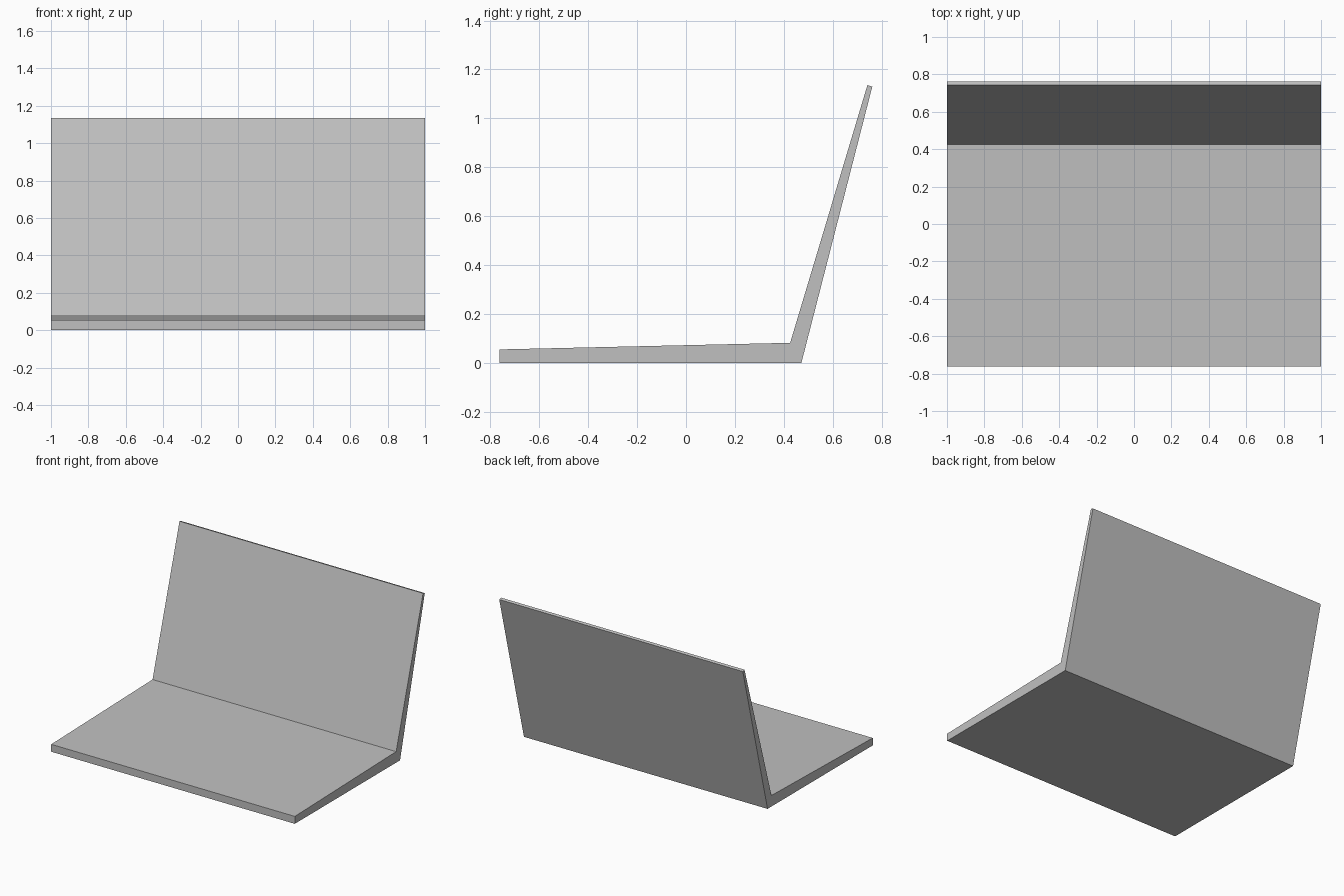
import bpy
import bmesh

cube = bpy.data.objects.get("Cube")
if cube:
    bpy.data.objects.remove(cube, do_unlink=True)

# Single grey material
GREY = (0.53, 0.53, 0.53, 1.0)
grey = bpy.data.materials.new("plain_grey")
grey.use_nodes = True
grey.diffuse_color = GREY
shader = next(n for n in grey.node_tree.nodes if n.type == 'BSDF_PRINCIPLED')
shader.inputs["Base Color"].default_value = GREY


def extrude_profile(name, profile, half_width):
    """Extrude a closed (y, z) outline along x into a solid."""
    bm = bmesh.new()
    side = bm.faces.new([bm.verts.new((-half_width, y, z)) for y, z in profile])
    result = bmesh.ops.extrude_face_region(bm, geom=[side], use_keep_orig=True)
    moved = [v for v in result["geom"] if isinstance(v, bmesh.types.BMVert)]
    bmesh.ops.translate(bm, verts=moved, vec=(2 * half_width, 0, 0))
    bmesh.ops.recalc_face_normals(bm, faces=bm.faces)
    mesh = bpy.data.meshes.new(name)
    bm.to_mesh(mesh)
    bm.free()
    mesh.materials.append(grey)
    obj = bpy.data.objects.new(name, mesh)
    bpy.context.collection.objects.link(obj)
    return obj


# Wedge base and tapered, leaning lid joined in one open shell
base_bottom = [(-0.762, 0.0), (0.472, 0.0)]
lid_top = [(0.762, 1.13), (0.742, 1.136)]
base_top = [(0.426, 0.082), (-0.762, 0.055)]
extrude_profile("base_and_lid", base_bottom + lid_top + base_top, 1.0)
